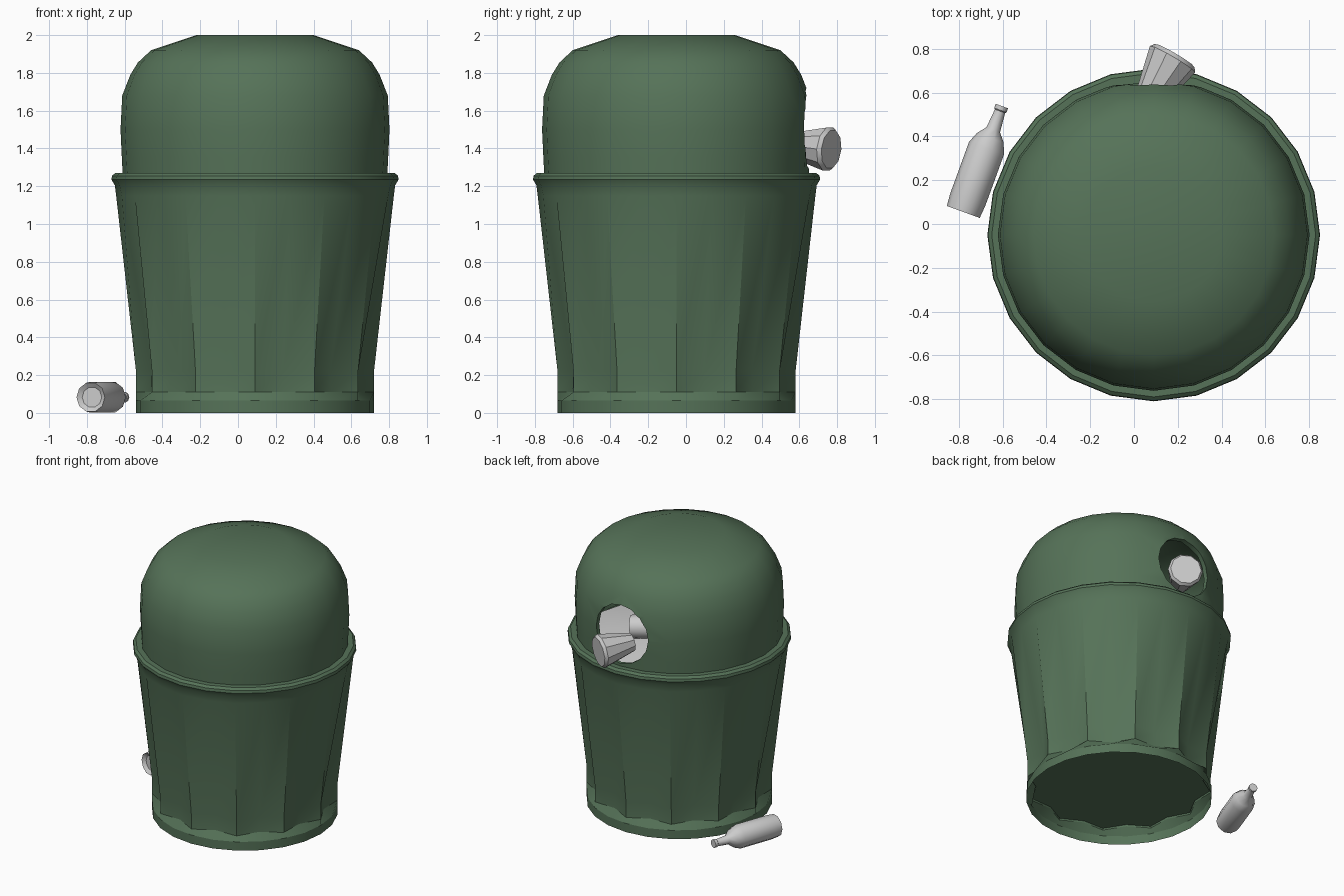
import bpy, bmesh, math
from mathutils import Vector, Matrix

if "Cube" in bpy.data.objects:
    bpy.data.objects.remove(bpy.data.objects["Cube"])

CX, CY, SIDES = 0.09, -0.05, 24


def material(name, rgb):
    m = bpy.data.materials.new(name)
    m.diffuse_color = (*rgb, 1)
    m.use_nodes = True
    m.node_tree.nodes["Principled BSDF"].inputs["Base Color"].default_value = m.diffuse_color
    return m


GREEN = material("bin green", (0.092, 0.17, 0.098))
GREY = material("rubbish grey", (0.6, 0.6, 0.6))


def finish(name, bm, mat, smooth=30):
    bmesh.ops.recalc_face_normals(bm, faces=bm.faces)
    me = bpy.data.meshes.new(name)
    bm.to_mesh(me)
    bm.free()
    me.materials.append(mat)
    ob = bpy.data.objects.new(name, me)
    bpy.context.collection.objects.link(ob)
    bpy.ops.object.select_all(action='DESELECT')
    ob.select_set(True)
    bpy.context.view_layer.objects.active = ob
    if smooth:
        bpy.ops.object.shade_smooth_by_angle(angle=math.radians(smooth))
    return ob


def lathe(profile, sides, matrix, cap_start=False, cap_end=False, floor_ring=None):
    """Rings of (ridge radius, z) or (ridge radius, z, valley radius)."""
    bm = bmesh.new()
    rings = []
    for p in profile:
        ring = []
        for i in range(sides):
            r = p[2] if len(p) > 2 and i % 2 else p[0]
            a = 2 * math.pi * i / sides
            ring.append(bm.verts.new(matrix @ Vector((r * math.cos(a), r * math.sin(a), p[1]))))
        rings.append(ring)
    for a, b in zip(rings, rings[1:]):
        for i in range(sides):
            j = (i + 1) % sides
            bm.faces.new((a[i], a[j], b[j], b[i]))
    if cap_start:
        bm.faces.new(rings[0])
    if cap_end:
        bm.faces.new(rings[-1])
    if floor_ring is not None:
        bm.faces.new(rings[floor_ring])
    return bm


def along(start, direction):
    return Matrix.Translation(start) @ Vector(direction).to_track_quat('Z', 'Y').to_matrix().to_4x4()


axis = Matrix.Translation((CX, CY, 0))

# Fluted bin body with rolled rim
body = [(0.63, 0), (0.63, 0.065), (0.63, 0.11, 0.57), (0.63, 0.22, 0.565),
        (0.735, 1.15, 0.73), (0.742, 1.205), (0.76, 1.235), (0.757, 1.255),
        (0.74, 1.27), (0.70, 1.27), (0.69, 1.2)]
bm = lathe(body, SIDES, axis)
finish("bin_body", bm, GREEN)

# Recessed floor of the bin
bm = lathe([(0.625, 0.12, 0.566), (0.01, 0.12)], SIDES, axis, cap_end=True)
finish("bin_floor", bm, GREEN)

# Domed lid with inner skin, opening cut at the back
dome = [(0.68, 1.25), (0.70, 1.25), (0.705, 1.35), (0.712, 1.5), (0.703, 1.68), (0.66, 1.79),
        (0.62, 1.855), (0.55, 1.92), (0.31, 2.0), (0.02, 2.0), (0.02, 1.96), (0.3, 1.96),
        (0.53, 1.885), (0.63, 1.78), (0.67, 1.66), (0.68, 1.5), (0.68, 1.25)]
bm = lathe(dome, SIDES, axis)
bmesh.ops.remove_doubles(bm, verts=bm.verts, dist=0.0005)
bmesh.ops.holes_fill(bm, edges=bm.edges, sides=0)
for z in (2.0, 1.96):   # close the small central rings
    c = [v for v in bm.verts if abs(v.co.z - z) < 1e-4 and (v.co.xy - Vector((CX, CY))).length < 0.03]
    bmesh.ops.pointmerge(bm, verts=c, merge_co=(CX, CY, z))
loose = [e for e in bm.edges if not e.link_faces]
bmesh.ops.delete(bm, geom=loose, context='EDGES')
lid = finish("dome_lid", bm, GREEN, 0)

cut = lathe([(0.215, 0), (0.215, 0.6)], 16, along((0.09, 0.4, 1.505), (0, 1, 0)), True, True)
cutter = finish("opening_cutter", cut, GREEN, 0)
mod = lid.modifiers.new("opening", 'BOOLEAN')
mod.operation = 'DIFFERENCE'
mod.solver = 'EXACT'
mod.object = cutter
bpy.ops.object.select_all(action='DESELECT')
lid.select_set(True)
bpy.context.view_layer.objects.active = lid
bpy.ops.object.modifier_apply(modifier="opening")
bpy.ops.object.shade_smooth_by_angle(angle=math.radians(35))
bpy.data.objects.remove(cutter)


# Bottles: one on the ground, others inside the bin
def bottle(name, start, direction):
    prof = [(0.055, 0.02), (0.08, 0), (0.085, 0.06), (0.085, 0.31), (0.065, 0.36),
            (0.033, 0.40), (0.025, 0.49), (0.03, 0.495), (0.03, 0.515)]
    finish(name, lathe(prof, 10, along(start, direction), True, True), GREY, 40)


def cup(name, start, direction):
    prof = [(0.065, 0), (0.12, 0.23), (0.105, 0.25)]
    finish(name, lathe(prof, 10, along(start, direction), True, True), GREY, 30)


bottle("ground_bottle", (-0.78, 0.055, 0.083), (0.175, 0.48, 0))
bottle("inner_bottle", (0.28, 0.25, 1.36), (-0.6, -0.3, 0.05))
cup("opening_cup", (0.06, 0.555, 1.42), (0.5, 0.85, -0.1))
cup("inner_cup", (-0.05, 0.0, 1.3), (0.2, 0.5, 0.5))

# Rubbish heap filling the bin behind the opening
bm = lathe([(0.67, 1.22), (0.45, 1.27), (0.2, 1.31)], 12, axis, cap_end=True)
finish("rubbish_heap", bm, GREY)
